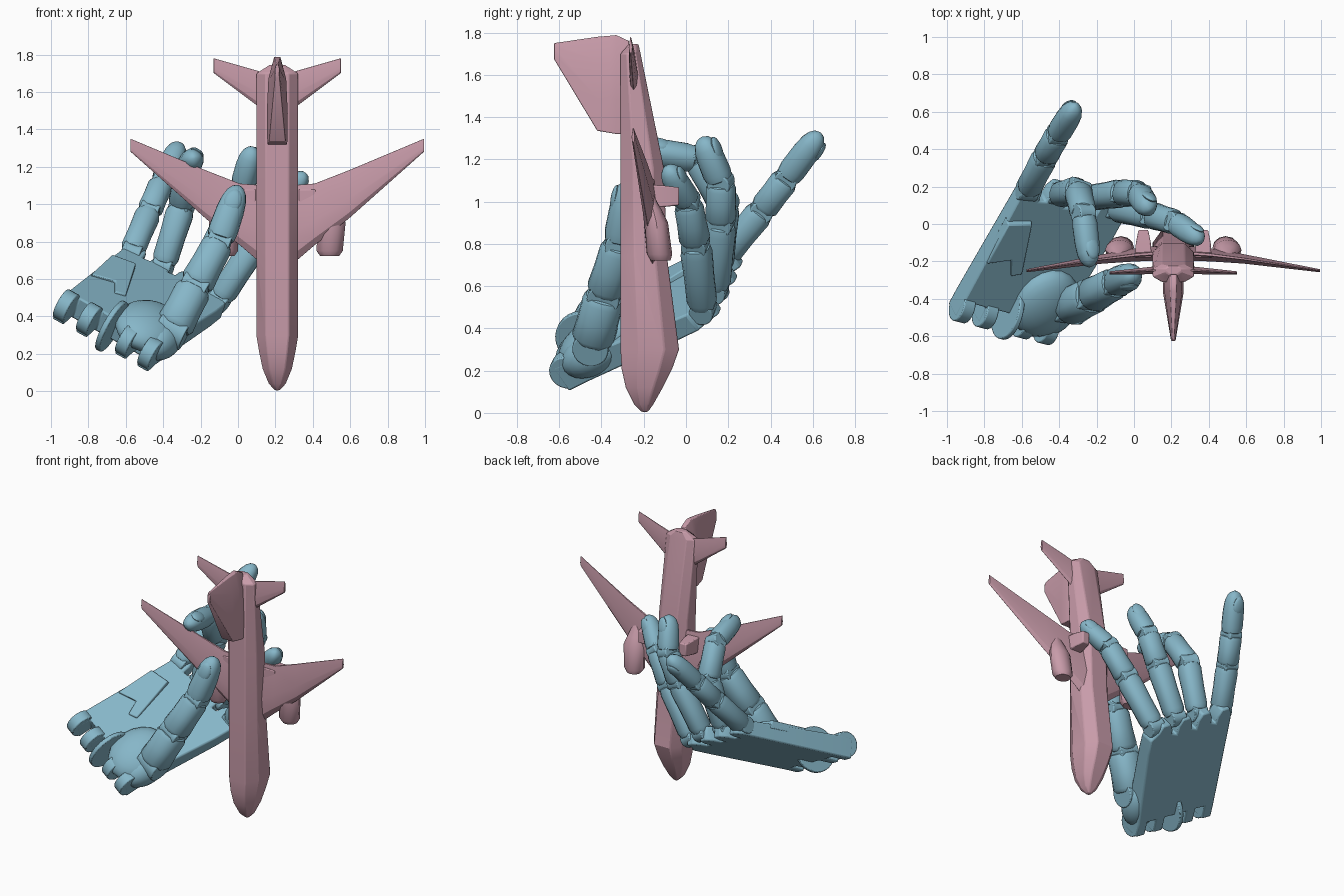
import bpy, bmesh
from math import sin, cos, pi, radians
from mathutils import Vector as V

if "Cube" in bpy.data.objects:
    bpy.data.objects.remove(bpy.data.objects["Cube"])


def material(name, col):
    m = bpy.data.materials.new(name)
    m.diffuse_color = col
    m.use_nodes = True
    m.node_tree.nodes["Principled BSDF"].inputs["Base Color"].default_value = m.diffuse_color
    return m


PINK = material("plane_pink", (0.58, 0.33, 0.40, 1))
BLUE = material("hand_blue", (0.24, 0.47, 0.58, 1))


def finish(name, bm, mat, bevel=0.0, angle=35):
    bmesh.ops.recalc_face_normals(bm, faces=bm.faces)
    me = bpy.data.meshes.new(name)
    bm.to_mesh(me)
    bm.free()
    me.materials.append(mat)
    ob = bpy.data.objects.new(name, me)
    bpy.context.collection.objects.link(ob)
    if bevel:
        mod = ob.modifiers.new("bevel", "BEVEL")
        mod.width, mod.segments = bevel, 2
        mod.limit_method, mod.angle_limit = "ANGLE", radians(35)
    bpy.ops.object.select_all(action="DESELECT")
    ob.select_set(True)
    bpy.context.view_layer.objects.active = ob
    bpy.ops.object.shade_smooth_by_angle(angle=radians(angle))
    return ob


def loft(name, rings, mat, bevel=0.0, angle=35):
    """Skin a list of equal-length point rings and cap both ends."""
    bm = bmesh.new()
    vs = [[bm.verts.new(p) for p in r] for r in rings]
    n = len(rings[0])
    for a, b in zip(vs, vs[1:]):
        for i in range(n):
            j = (i + 1) % n
            bm.faces.new((a[i], a[j], b[j], b[i]))
    bm.faces.new(vs[0])
    bm.faces.new(vs[-1])
    return finish(name, bm, mat, bevel, angle)


# ---------------- toy plane, nose down, centred on x = CX ----------------
CX = 0.21


def fuselage_ring(z, w, y0, y1):
    h = y1 - y0
    half = [(0.55 * w, y0), (w, y0 + 0.3 * h), (w, y1 - 0.25 * h), (0.55 * w, y1)]
    pts = half + [(-x, y) for x, y in reversed(half)]
    return [V((CX + x, y, z)) for x, y in pts]


body = [(0.005, 0.012, -0.21, -0.18), (0.04, 0.045, -0.245, -0.155),
        (0.12, 0.078, -0.285, -0.11), (0.21, 0.097, -0.305, -0.065),
        (0.30, 0.112, -0.31, -0.033), (0.74, 0.112, -0.31, -0.09),
        (1.16, 0.112, -0.31, -0.105), (1.70, 0.11, -0.31, -0.215),
        (1.745, 0.04, -0.27, -0.225)]
loft("fuselage", [fuselage_ring(*s) for s in body], PINK, 0.006, 25)


def wing(name, side, sections):
    rings = []
    for dx, lead, trail, y, t in sections:
        c = trail - lead
        prof = [(0, 0), (0.12, 0.7), (0.4, 1), (1, 0.2), (1, -0.2), (0.4, -1), (0.12, -0.7)]
        rings.append([V((CX + side * dx, y + k * t / 2, lead + f * c)) for f, k in prof])
    loft(name, rings, PINK, 0.003, 25)


def oval(cx, cy, z, rx, ry, n=12):
    return [V((cx + rx * cos(2 * pi * i / n), cy + ry * sin(2 * pi * i / n), z)) for i in range(n)]


for side, tag in ((-1, "left"), (1, "right")):
    wing(tag + "_wing", side, [(0.06, 0.66, 1.10, -0.155, 0.08), (0.2, 0.78, 1.11, -0.165, 0.07),
                               (0.38, 0.92, 1.18, -0.187, 0.05), (0.785, 1.28, 1.35, -0.25, 0.016)])
    wing(tag + "_tailplane", side, [(0.06, 1.49, 1.70, -0.245, 0.045), (0.34, 1.70, 1.78, -0.262, 0.018)])
    # engine pod under the wing, flaring out toward its rear
    ex = CX + side * 0.28
    loft(tag + "_engine", [oval(ex, -0.12, 0.722, 0.05, 0.047), oval(ex, -0.125, 0.75, 0.07, 0.06),
                           oval(ex + side * 0.01, -0.14, 0.90, 0.075, 0.055),
                           oval(ex + side * 0.01, -0.155, 0.96, 0.055, 0.04),
                           oval(ex + side * 0.01, -0.18, 1.05, 0.02, 0.015)], PINK)
    # wheel block on the belly side
    gx = CX + side * 0.16
    loft(tag + "_wheel_block", [[V((gx + sx * w, y, z)) for sx, z in
                                 ((-1, 1.025 - h), (1, 1.025 - h), (1, 1.025 + h), (-1, 1.025 + h))]
                                for y, w, h in ((-0.18, 0.045, 0.055), (-0.10, 0.04, 0.05), (-0.032, 0.026, 0.042))],
         PINK, 0.006)

# upright fin pointing to the front
fin = []
for y, z0, z1, t in ((-0.27, 1.32, 1.76, 0.05), (-0.33, 1.32, 1.788, 0.055), (-0.36, 1.325, 1.785, 0.056),
                     (-0.42, 1.335, 1.78, 0.046), (-0.625, 1.675, 1.75, 0.012)):
    c = z1 - z0
    fin.append([V((CX + sx * t, y, z0 + f * c)) for sx, f in
                ((-0.95, 0), (0.95, 0), (1, 0.35), (0.85, 0.75), (0.3, 1), (-0.3, 1), (-0.85, 0.75), (-1, 0.35))])
loft("tail_fin", fin, PINK, 0.006)

# ---------------- hand: local axes side / forward / palm normal ----------------
ORG = V((-0.47, -0.55, 0.10))
S = V((-0.85, 0.22, 0.475)).normalized()
F = V((0.48, 0.79, 0.376))
F = (F - S * F.dot(S)).normalized()
N = F.cross(S).normalized()


def P(u, v, n):
    return ORG + S * u + F * v + N * n


# palm block: slotted knuckle edge, lugged wrist edge, flaring to the index side
LUGS = (0.045, 0.185, 0.43, 0.575)
outline = []
for u in LUGS:
    outline += [(u - 0.036, 0.09), (u - 0.036, -0.01), (u + 0.036, -0.01), (u + 0.036, 0.09)]
for i in (3, 2, 1, 0):
    u = 0.06 + 0.157 * i
    reach = 0.885 - 0.01 * abs(i - 1.5)
    out = 0.11 if i == 0 else 0.06
    outline += [(u + 0.058, 0.78), (u + 0.055, reach - 0.05), (u + 0.03, reach),
                (u - 0.03, reach), (u - 0.055, reach - 0.05), (u - out, 0.77)]
outline.append((-0.045, 0.66))
loft("palm", [[P(u, v, 0) for u, v in outline],
              [P(u, v, 0.14 - 0.05 * v) for u, v in outline]], BLUE, 0.01)


def pad(name, pts, n0, n1):
    c = sum((V((u, v, 0)) for u, v in pts), V()) / len(pts)
    top = [(c.x + (u - c.x) * 0.92, c.y + (v - c.y) * 0.92) for u, v in pts]
    loft(name, [[P(u, v, n0) for u, v in pts], [P(u, v, n1) for u, v in top]], BLUE, 0.006)


# raised corner plate on the little-finger side
pad("palm_plate", [(0.36, 0.33), (0.42, 0.30), (0.47, 0.40), (0.60, 0.34), (0.60, 0.62), (0.46, 0.66)], 0.08, 0.135)


def blob(name, c, ru, rv, rn):
    bm = bmesh.new()
    bmesh.ops.create_uvsphere(bm, u_segments=20, v_segments=12, radius=1)
    for v in bm.verts:
        v.co = P(c[0] + v.co.x * ru, c[1] + v.co.y * rv, c[2] + v.co.z * rn)
    finish(name, bm, BLUE)


blob("thumb_mound", (0.15, 0.20, 0.12), 0.18, 0.21, 0.10)


def barrel(name, c, axis, r, w, n=20):
    axis = axis.normalized()
    a = axis.orthogonal().normalized()
    b = axis.cross(a)
    loft(name, [[c + axis * k * w / 2 + (a * cos(2 * pi * i / n) + b * sin(2 * pi * i / n)) * r
                 for i in range(n)] for k in (-1, 1)], BLUE, 0.006)


# wrist hinge lugs and centre disc
for i, u in enumerate(LUGS):
    barrel("wrist_lug_%d" % i, P(u, 0.036, 0.087), S, 0.085, 0.07)
barrel("wrist_disc", P(0.31, 0.075, 0.09), S, 0.15, 0.03, 28)

SHANK = [(0.02, 0.55), (0.05, 0.84), (0.14, 1.0), (0.5, 0.98), (0.86, 1.02), (0.96, 0.9), (1.0, 0.6)]
TIP = [(0.03, 0.6), (0.07, 0.9), (0.2, 1.0), (0.55, 1.0), (0.75, 0.92), (0.88, 0.74), (0.96, 0.47), (1.0, 0.12)]


def digit(name, pts, radii, hinge):
    """Chain of tapered shanks with hinge barrels and a domed, nailed tip."""
    pts = [V(p) for p in pts]
    last = len(pts) - 2
    for k in range(last + 1):
        p, q = pts[k], pts[k + 1]
        d = (q - p).normalized()
        h = (hinge - d * hinge.dot(d)).normalized()
        b = d.cross(h)
        rings = []
        for t, s in (TIP if k == last else SHANK):
            r = s * (radii[k] + (radii[k + 1] - radii[k]) * t)
            ring = []
            for i in range(16):
                a = 2 * pi * i / 16
                e = 1.0 + 0.03 * (1 - cos(4 * a))  # slightly squared section
                ring.append(p.lerp(q, t) + (h * cos(a) + b * sin(a)) * r * e)
            rings.append(ring)
        loft("%s_link_%d" % (name, k + 1), rings, BLUE, 0, 40)
        barrel("%s_hinge_%d" % (name, k + 1), p, h, radii[k] * 0.82, radii[k] * 1.5)
    # nail plate
    r = radii[-1]
    c = p.lerp(q, 0.68) - b * r * 0.8
    bm = bmesh.new()
    bmesh.ops.create_uvsphere(bm, u_segments=16, v_segments=8, radius=1)
    for v in bm.verts:
        v.co = c + h * v.co.x * r * 0.68 + d * v.co.y * r * 1.0 + b * v.co.z * r * 0.3
    finish(name + "_nail", bm, BLUE)


digit("index_finger", [(-0.10, 0.08, 0.49), (0.10, 0.045, 0.80), (0.22, 0.01, 0.995), (0.36, -0.09, 1.165)],
      [0.070, 0.074, 0.066, 0.056], S)
digit("middle_finger", [(-0.23, 0.14, 0.58), (-0.06, 0.165, 0.90), (0.025, 0.165, 1.09), (0.08, 0.075, 1.305)],
      [0.068, 0.074, 0.068, 0.062], S)
digit("ring_finger", [(-0.40, 0.155, 0.67), (-0.30, 0.18, 0.99), (-0.27, 0.055, 1.20), (-0.235, -0.23, 1.25)],
      [0.068, 0.074, 0.066, 0.062], S)
digit("little_finger", [(-0.57, 0.18, 0.74), (-0.475, 0.36, 0.96), (-0.41, 0.475, 1.11), (-0.31, 0.635, 1.325)],
      [0.068, 0.068, 0.066, 0.062], S)
digit("thumb", [(-0.35, -0.445, 0.33), (-0.23, -0.385, 0.56), (-0.10, -0.315, 0.80), (0.005, -0.265, 1.10)],
      [0.105, 0.095, 0.082, 0.07], V((1, 0, 0)))
blob("thumb_socket", (0.05, 0.18, 0.10), 0.1, 0.16, 0.1)
